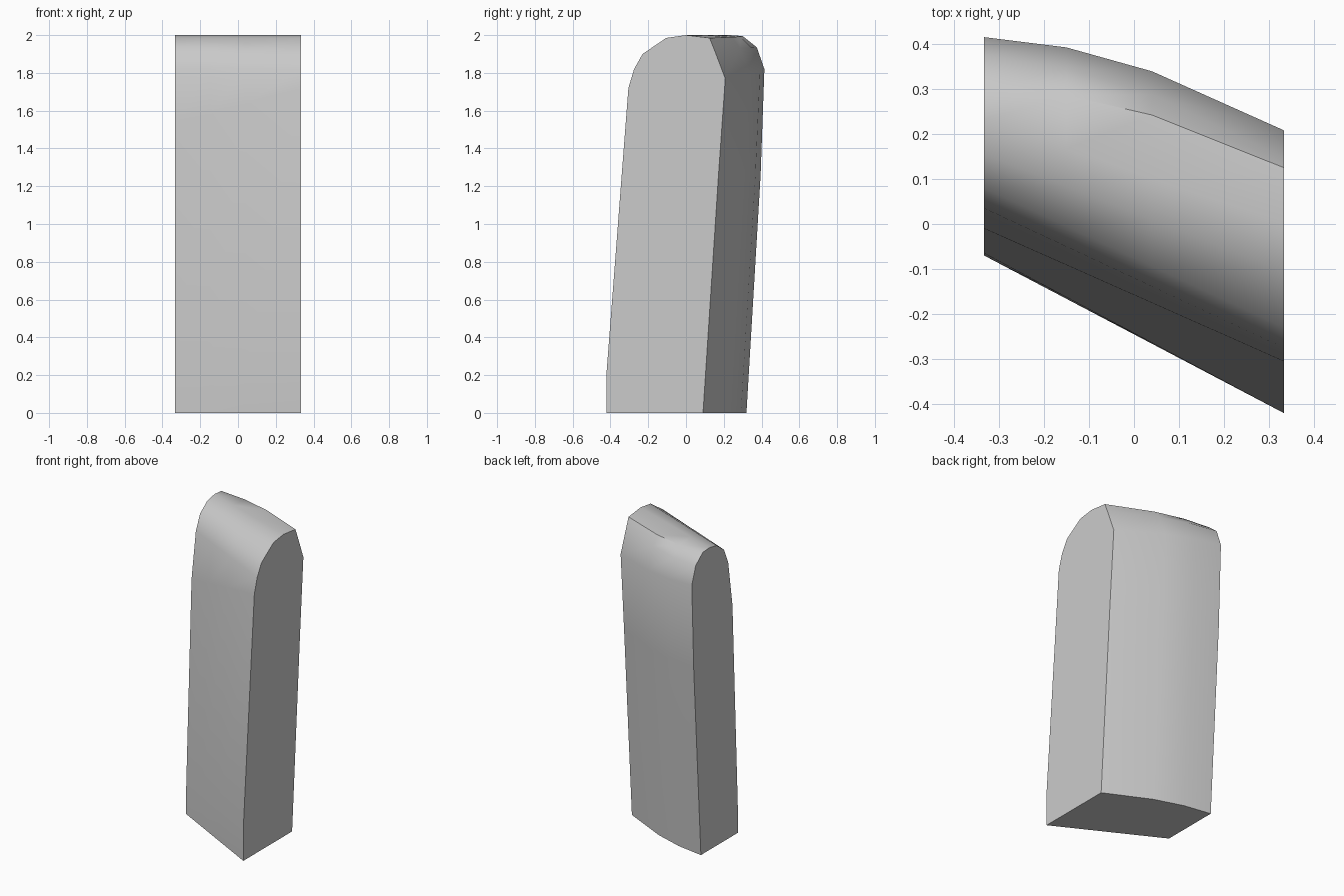
import bpy
import bmesh
import math

cube = bpy.data.objects.get("Cube")
if cube:
    bpy.data.objects.remove(cube, do_unlink=True)

# End profiles as (y, z): up the front, over the top, down the back
left_end = [(-.07, 0), (-.065, .2), (-.01, 1.53), (.035, 1.83), (.08, 1.93), (.155, 1.985),
            (.23, 2), (.3, 1.995), (.375, 1.935), (.415, 1.82), (.395, 1.26), (.32, 0)]
right_end = [(-.42, 0), (-.42, .22), (-.305, 1.72), (-.275, 1.82), (-.23, 1.9), (-.105, 1.985),
             (0, 2), (.125, 1.985), (.147, 1.93), (.208, 1.77), (.172, 1.26), (.09, 0)]
back_start = 7
# Stations across the width, with the outward bow of the back
stations = [(-.333, 0), (-.15, .034), (.04, .04), (.333, 0)]

bm = bmesh.new()
rings = []
for x, bow in stations:
    t = (x + .333) / .666
    ring = []
    for i, (a, b) in enumerate(zip(left_end, right_end)):
        y = a[0] + (b[0] - a[0]) * t
        z = a[1] + (b[1] - a[1]) * t
        ring.append(bm.verts.new((x, y + (bow if i >= back_start else 0), z)))
    rings.append(ring)

# Skin between the stations, then the two flat ends
count = len(left_end)
for r, s in zip(rings, rings[1:]):
    for i in range(count):
        j = (i + 1) % count
        bm.faces.new((r[i], r[j], s[j], s[i]))
bm.faces.new(rings[0])
bm.faces.new(rings[-1])
bmesh.ops.recalc_face_normals(bm, faces=bm.faces)

mesh = bpy.data.meshes.new("leaning_slab")
bm.to_mesh(mesh)
bm.free()
slab = bpy.data.objects.new("leaning_slab", mesh)
bpy.context.collection.objects.link(slab)

# Plain grey finish
grey = bpy.data.materials.new("light_grey")
grey.use_nodes = True
color = (.6, .6, .6, 1)
grey.diffuse_color = color
grey.node_tree.nodes["Principled BSDF"].inputs["Base Color"].default_value = color
mesh.materials.append(grey)

bpy.ops.object.select_all(action='DESELECT')
slab.select_set(True)
bpy.context.view_layer.objects.active = slab
bpy.ops.object.shade_smooth_by_angle(angle=math.radians(40))
